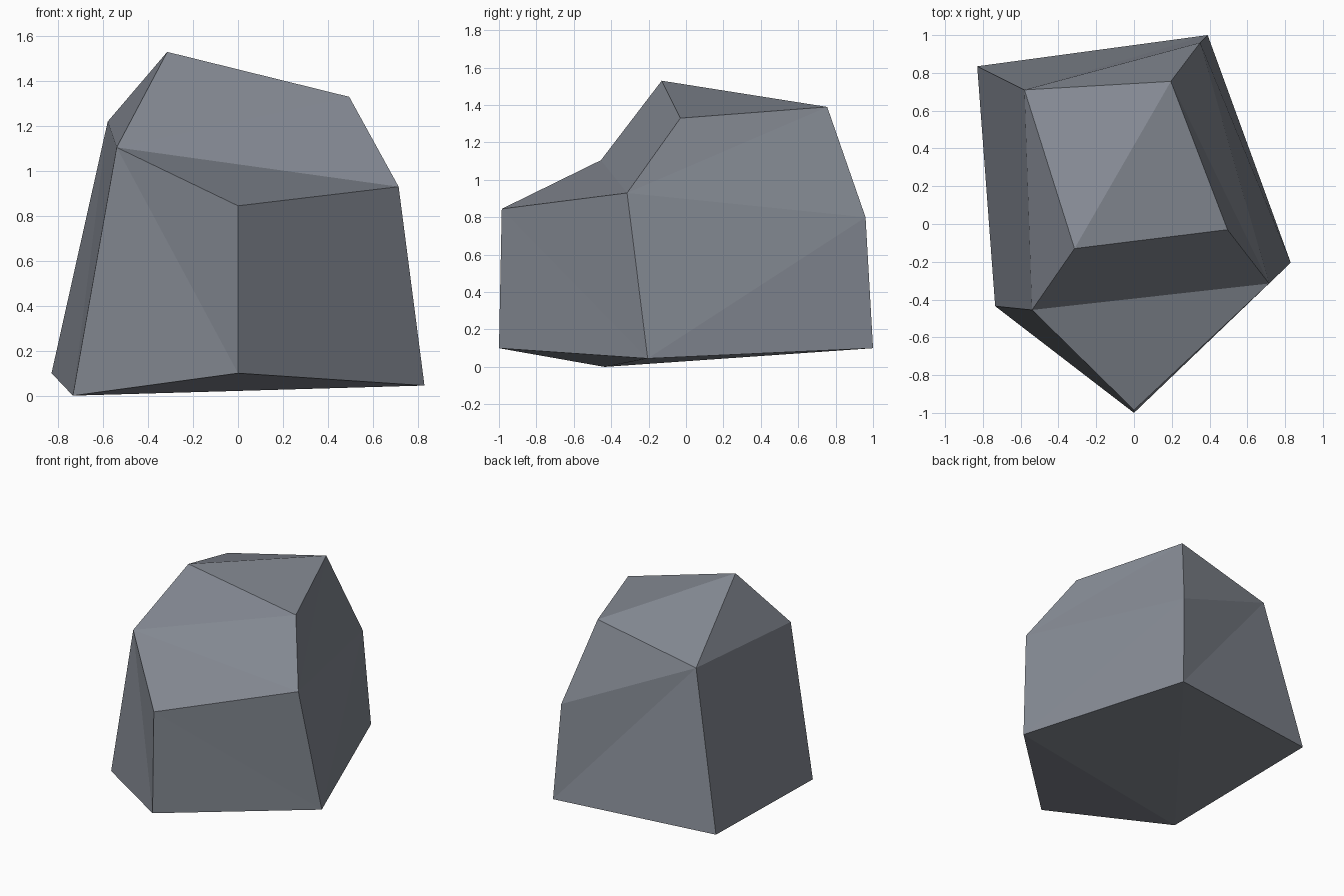
import bpy
import bmesh

if "Cube" in bpy.data.objects:
    bpy.data.objects.remove(bpy.data.objects["Cube"])

# Slate material
slate = bpy.data.materials.new("slate_grey")
slate.diffuse_color = (0.235, 0.255, 0.295, 1.0)
slate.use_nodes = True
slate.node_tree.nodes["Principled BSDF"].inputs["Base Color"].default_value = slate.diffuse_color

# Corner points of the boulder: foot ring, shoulder ring, crown
points = {
    "foot_left": (-0.735, -0.435, 0.0),
    "foot_front": (0.0, -1.0, 0.10),
    "foot_right": (0.83, -0.205, 0.045),
    "foot_back": (0.39, 1.0, 0.10),
    "foot_rear_left": (-0.83, 0.835, 0.10),
    "mid_left": (-0.54, -0.455, 1.105),
    "mid_front": (0.0, -0.985, 0.845),
    "mid_right": (0.715, -0.315, 0.93),
    "mid_back": (0.35, 0.96, 0.80),
    "mid_rear_left": (-0.58, 0.71, 1.22),
    "peak": (-0.315, -0.13, 1.53),
    "crown_right": (0.495, -0.03, 1.33),
    "crown_back": (0.195, 0.755, 1.39),
}

bm = bmesh.new()
v = {name: bm.verts.new(co) for name, co in points.items()}


def facet(*names):
    bm.faces.new([v[n] for n in names])


# Side walls: each split by one diagonal
sides = ["left", "front", "right", "back", "rear_left"]
low_to_next = {"left": False, "front": False, "right": True,
               "back": True, "rear_left": False}
for i, a in enumerate(sides):
    b = sides[(i + 1) % 5]
    fa, fb, ma, mb = "foot_" + a, "foot_" + b, "mid_" + a, "mid_" + b
    # the diagonal rises towards the next corner or towards this one
    if low_to_next[a] or a == "rear_left":
        if a == "rear_left":
            facet(fa, fb, ma)
            facet(fb, mb, ma)
        else:
            facet(fa, fb, mb)
            facet(fa, mb, ma)
    else:
        facet(fa, fb, ma)
        facet(fb, mb, ma)

# Front ledge and the slope above it
facet("mid_left", "mid_front", "mid_right")
facet("mid_left", "mid_right", "crown_right")
facet("mid_left", "crown_right", "peak")

# Upper right, back and left bevels
facet("mid_right", "mid_back", "crown_back")
facet("mid_right", "crown_back", "crown_right")
facet("mid_back", "mid_rear_left", "crown_back")
facet("mid_rear_left", "mid_left", "peak")

# Crown
facet("peak", "crown_right", "crown_back")
facet("peak", "crown_back", "mid_rear_left")

# Underside
facet("foot_left", "foot_right", "foot_front")
facet("foot_left", "foot_rear_left", "foot_back")
facet("foot_left", "foot_back", "foot_right")

bmesh.ops.recalc_face_normals(bm, faces=bm.faces)
mesh = bpy.data.meshes.new("boulder")
bm.to_mesh(mesh)
bm.free()
mesh.materials.append(slate)
boulder = bpy.data.objects.new("boulder", mesh)
bpy.context.collection.objects.link(boulder)
